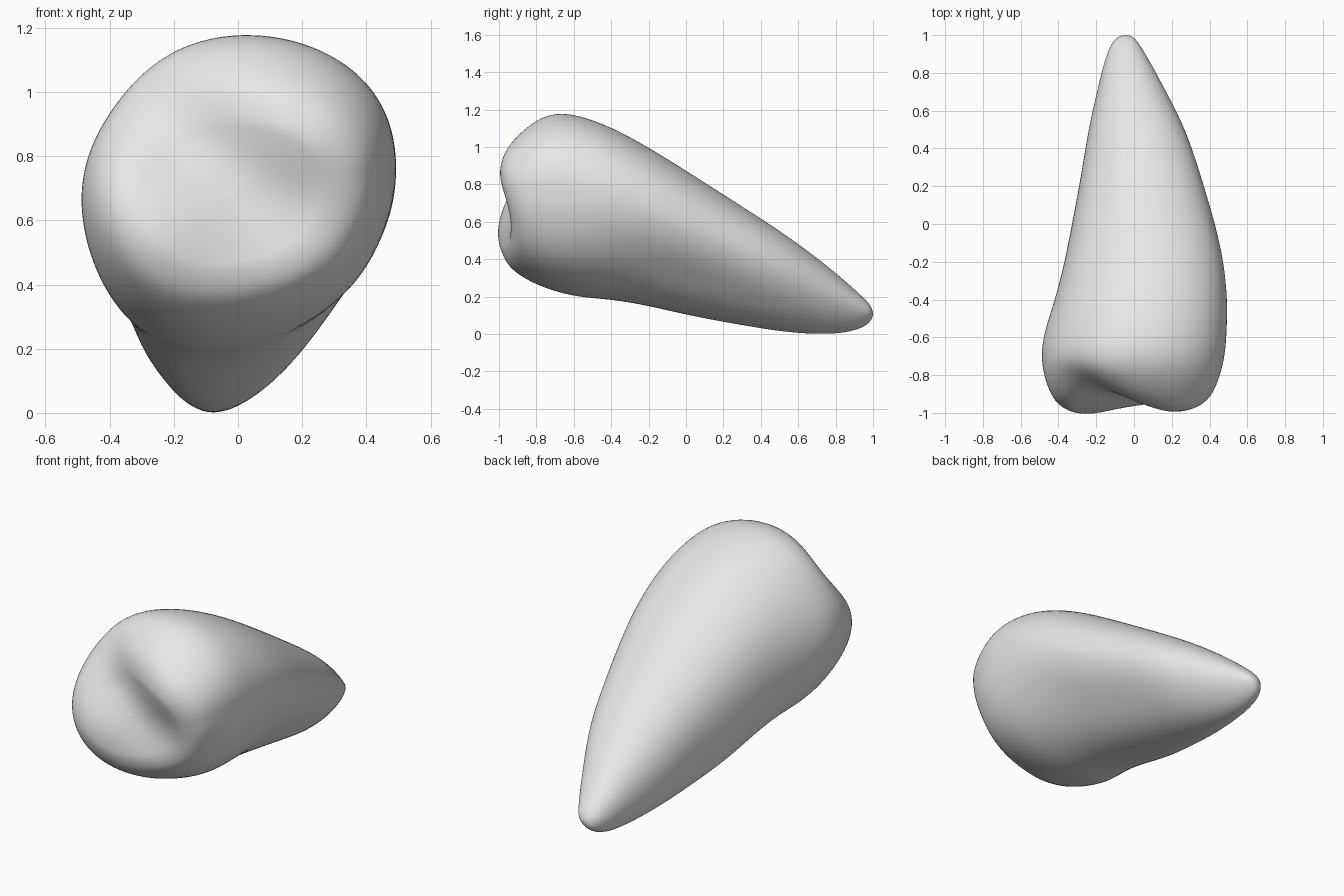
import bpy
import bmesh
import math

cube = bpy.data.objects.get("Cube")
if cube:
    bpy.data.objects.remove(cube, do_unlink=True)

SEGMENTS = 40

# Cross-sections from biting end to root tip: y, x min, x max, z min, z max
STATIONS = [
    (-.965, -.34, .29, .44, .92),
    (-.945, -.4, .36, .37, 1.0),
    (-.895, -.445, .415, .32, 1.07),
    (-.8, -.48, .455, .265, 1.15),
    (-.7, -.495, .48, .23, 1.185),
    (-.58, -.48, .49, .2, 1.175),
    (-.4, -.415, .495, .19, 1.11),
    (-.2, -.36, .475, .165, 1.0),
    (0, -.32, .43, .125, .875),
    (.25, -.275, .355, .075, .715),
    (.5, -.24, .275, .02, .555),
    (.7, -.195, .17, 0, .41),
    (.85, -.16, .09, .005, .285),
    (.95, -.125, .03, .035, .195),
    (.99, -.09, 0, .07, .15),
]


def smooth_step(low, high, value):
    t = min(max((value - low) / (high - low), 0), 1)
    return t * t * (3 - 2 * t)


def bell(value, width):
    return math.exp(-(value / width) ** 2)


def section_swell(angle, y):
    """Fuller or hollower parts of a section, by direction and depth."""
    turn = angle / math.tau
    crown = 1 - smooth_step(-.7, -.2, y)
    return (1 - .08 * bell(turn - .87, .08) * bell(y, .4)
            + .19 * bell(turn - .61, .075) * bell(y - .05, .5)
            + .12 * bell(turn - .875, .08) * crown
            - .055 * bell(turn - .39, .07) * crown)


def ring_points(station, scale=1):
    """Tilted egg-shaped section."""
    y, x0, x1, z0, z1 = station
    cx, cz = (x0 + x1) / 2, (z0 + z1) / 2
    rx, rz = (x1 - x0) / 2 * scale, (z1 - z0) / 2 * scale
    points = []
    for i in range(SEGMENTS):
        a = math.tau * i / SEGMENTS
        c, s = math.cos(a), math.sin(a)
        tilt = (.13 + .1 * smooth_step(-.5, .7, y)) * (1 - .6 * s)
        swell = section_swell(a, y)
        u = c * (1 + .1 * s) * swell
        v = (s + tilt * c) / math.hypot(1, tilt) * swell
        points.append((cx + rx * u, y, cz + rz * v))
    return points


def biting_surface(point):
    """Raise two cusps and press a soft diagonal valley between them."""
    x, y, z = point
    across = .52 * x + .85 * z - .635
    along = .85 * x - .52 * z + .39
    shift = (.058 * bell(across, .18) * bell(along, .4)
             + .07 * bell(math.hypot(x + .25, z - .96), .2)
             - .045 * bell(math.hypot(x + .25, z - .56), .2)
             - .048 * bell(math.hypot(x - .22, z - .88), .2))
    return (x, y + shift * (1 - smooth_step(-.95, -.6, y)), z)


# Tooth body: biting surface rings, then crown and root
bm = bmesh.new()
loops = [ring_points(STATIONS[0], s / 8) for s in range(1, 8)]
loops += [ring_points(s) for s in STATIONS]
rings = [[bm.verts.new(biting_surface(p)) for p in loop] for loop in loops]
for a, b in zip(rings, rings[1:]):
    for i in range(SEGMENTS):
        j = (i + 1) % SEGMENTS
        bm.faces.new((a[i], a[j], b[j], b[i]))

# Close both ends with fans
front = bm.verts.new(biting_surface((-.025, -.965, .68)))
tip = bm.verts.new((-.045, 1.003, .108))
for i in range(SEGMENTS):
    j = (i + 1) % SEGMENTS
    bm.faces.new((front, rings[0][j], rings[0][i]))
    bm.faces.new((tip, rings[-1][i], rings[-1][j]))
bmesh.ops.recalc_face_normals(bm, faces=bm.faces)

mesh = bpy.data.meshes.new("tooth")
bm.to_mesh(mesh)
bm.free()
for face in mesh.polygons:
    face.use_smooth = True
tooth = bpy.data.objects.new("tooth", mesh)
bpy.context.collection.objects.link(tooth)

# Rounded surface
subdivision = tooth.modifiers.new("smooth_surface", "SUBSURF")
subdivision.levels = 2
subdivision.render_levels = 2

# Plain pale grey
grey = bpy.data.materials.new("pale_grey")
grey.use_nodes = True
colour = (.8, .8, .8, 1)
grey.diffuse_color = colour
grey.node_tree.nodes["Principled BSDF"].inputs["Base Color"].default_value = colour
mesh.materials.append(grey)
